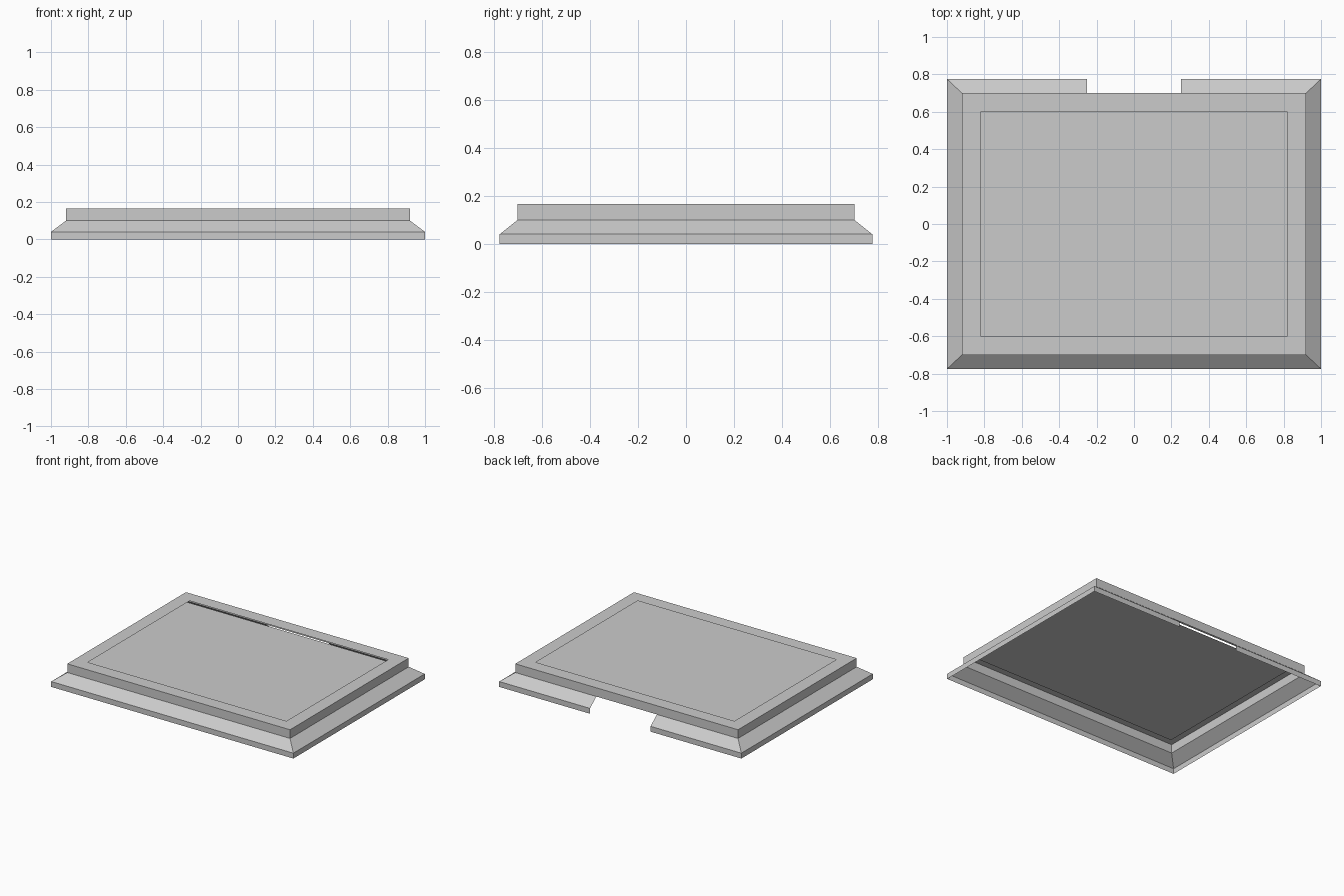
import bpy
import bmesh

cube = bpy.data.objects.get("Cube")
if cube:
    bpy.data.objects.remove(cube, do_unlink=True)

grey = bpy.data.materials.new("plain grey")
grey.use_nodes = True
colour = (0.6, 0.6, 0.6, 1)
grey.diffuse_color = colour
grey.node_tree.nodes["Principled BSDF"].inputs["Base Color"].default_value = colour

NOTCH = 0.25


def finish(name, bm):
    mesh = bpy.data.meshes.new(name)
    bm.to_mesh(mesh)
    bm.free()
    mesh.materials.append(grey)
    obj = bpy.data.objects.new(name, mesh)
    bpy.context.collection.objects.link(obj)
    return obj


def rectangle(bm, hx, hy, z):
    corners = ((-1, -1), (1, -1), (1, 1), (-1, 1))
    return [bm.verts.new((sx * hx, sy * hy, z)) for sx, sy in corners]


def sheet_loop(profile):
    """Loft rectangular rings (half width, half depth, height) into an open sheet."""
    bm = bmesh.new()
    rings = [rectangle(bm, *ring) for ring in profile]
    for low, high in zip(rings, rings[1:]):
        for i in range(4):
            j = (i + 1) % 4
            bm.faces.new((low[i], low[j], high[j], high[i]))
    bm.normal_update()
    return bm


outer = (1.0, 0.775, 0.0)
rim_top = (1.0, 0.775, 0.04)
wall_foot = (0.92, 0.70, 0.10)
wall_top = (0.92, 0.70, 0.165)
opening = (0.82, 0.60, 0.165)

# Flared skirt with a notch through the back
bm = sheet_loop([outer, rim_top, wall_foot])
for x in (-NOTCH, NOTCH):
    back = [f for f in bm.faces if f.normal.y > 0.1]
    geom = back + list({e for f in back for e in f.edges}) + list({v for f in back for v in f.verts})
    bmesh.ops.bisect_plane(bm, geom=geom, plane_co=(x, 0, 0), plane_no=(1, 0, 0))
bm.normal_update()
gap = [f for f in bm.faces
       if f.normal.y > 0.1 and abs(f.calc_center_median().x) < NOTCH]
bmesh.ops.delete(bm, geom=gap, context="FACES")
finish("flared_skirt", bm)

# Upright wall and flat top border
finish("raised_frame", sheet_loop([wall_foot, wall_top, opening]))

# Panel tucked under the border, stopping short at the back to leave a slot
bm = bmesh.new()
panel = rectangle(bm, 0.86, 0.635, 0.15)
for v in panel[2:]:
    v.co.y = 0.60
bm.faces.new(panel)
finish("inset_panel", bm)
